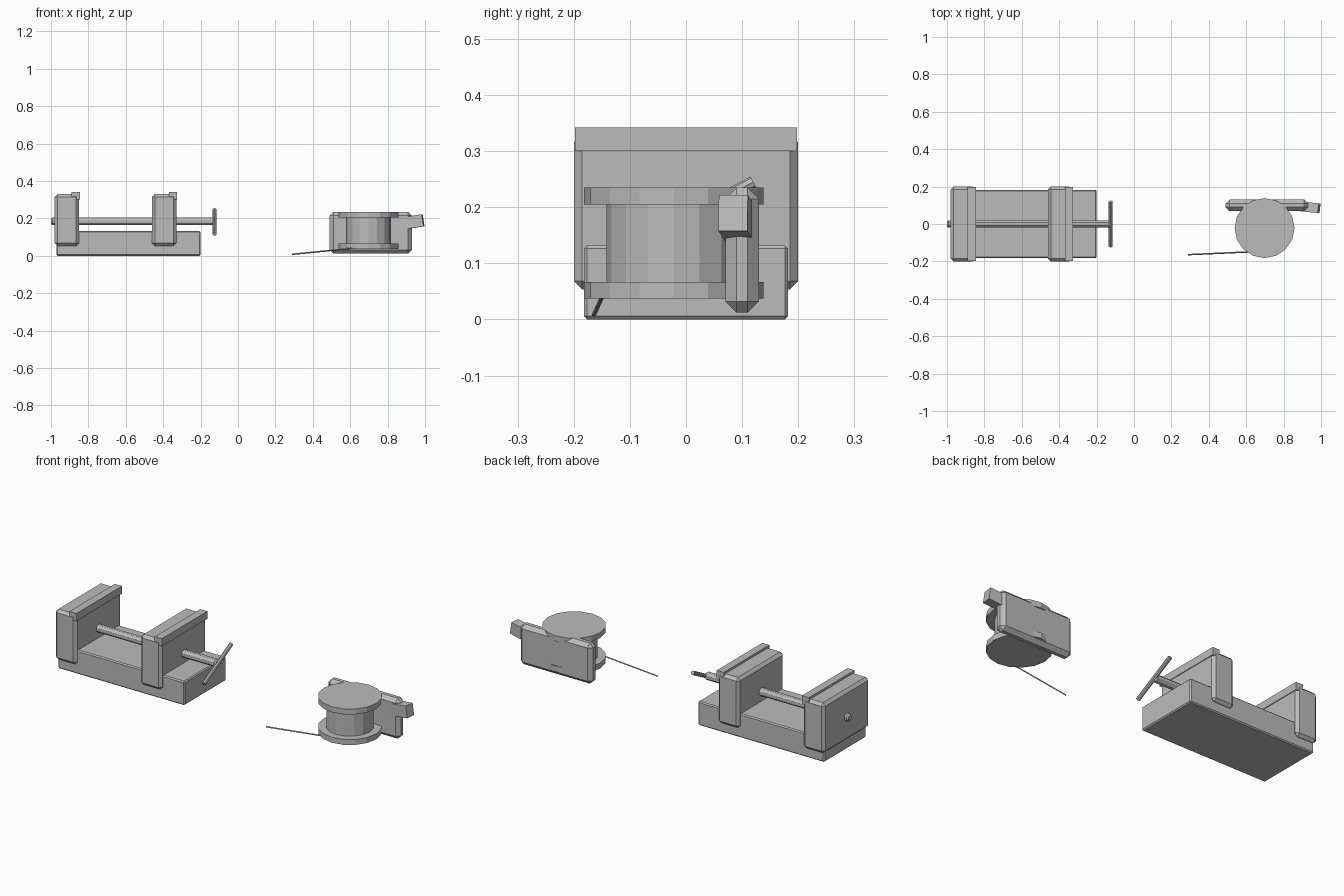
import bpy
import math
from mathutils import Vector

cube = bpy.data.objects.get("Cube")
if cube:
    bpy.data.objects.remove(cube, do_unlink=True)

grey = bpy.data.materials.new("plain grey")
grey.use_nodes = True
colour = (0.5, 0.5, 0.5, 1)
grey.diffuse_color = colour
grey.node_tree.nodes["Principled BSDF"].inputs["Base Color"].default_value = colour


def finish(name, bevel):
    ob = bpy.context.object
    ob.name = name
    ob.data.materials.append(grey)
    if bevel:
        mod = ob.modifiers.new("chamfer", "BEVEL")
        mod.width = bevel
        mod.segments = 1
        mod.limit_method = "ANGLE"
    return ob


def box(name, low, high, bevel=0.0):
    low, high = Vector(low), Vector(high)
    bpy.ops.mesh.primitive_cube_add(size=1, location=(low + high) / 2)
    bpy.context.object.scale = high - low
    bpy.ops.object.transform_apply(location=False, rotation=False, scale=True)
    return finish(name, bevel)


def rod(name, start, end, radius, sides, bevel=0.0):
    start, end = Vector(start), Vector(end)
    axis = end - start
    bpy.ops.mesh.primitive_cylinder_add(
        vertices=sides, radius=radius, depth=axis.length, location=(start + end) / 2)
    ob = finish(name, bevel)
    ob.rotation_euler = axis.to_track_quat("Z", "Y").to_euler()
    return ob


# Vise bed
box("vise_base", (-0.97, -0.182, 0), (-0.2, 0.182, 0.132), 0.006)

# Two jaws, each with a lip along its upper right edge
for name, x in (("fixed", -0.98), ("sliding", -0.46)):
    box(name + "_jaw", (x, -0.2, 0.053), (x + 0.13, 0.2, 0.33), 0.015)
    box(name + "_jaw_lip", (x + 0.091, -0.198, 0.3), (x + 0.134, 0.198, 0.342))

# Clamping screw and its tilted handle
rod("clamp_screw", (-1, 0, 0.185), (-0.125, 0, 0.185), 0.023, 8, 0.008)
rod("screw_handle", (-0.125, -0.12, 0.117), (-0.125, 0.12, 0.245), 0.011, 8)

# Spool
cx, cy = 0.698, -0.022
rod("spool_core", (cx, cy, 0.05), (cx, cy, 0.22), 0.12, 16)
rod("lower_flange", (cx, cy, 0.037), (cx, cy, 0.067), 0.16, 16)
rod("upper_flange", (cx, cy, 0.205), (cx, cy, 0.235), 0.16, 16)

# Chamfered plate behind the spool
box("back_plate", (0.49, 0.07, 0.012), (0.93, 0.13, 0.235), 0.02)

# Tilted clip on the plate
clip = box("plate_clip", (0.833, 0.066, 0.145), (0.991, 0.118, 0.21))
clip.rotation_euler = (0, math.radians(-9), math.radians(-6))

# Loose wire end
rod("loose_wire", (0.288, -0.164, 0.008), (0.64, -0.148, 0.043), 0.004, 4)
